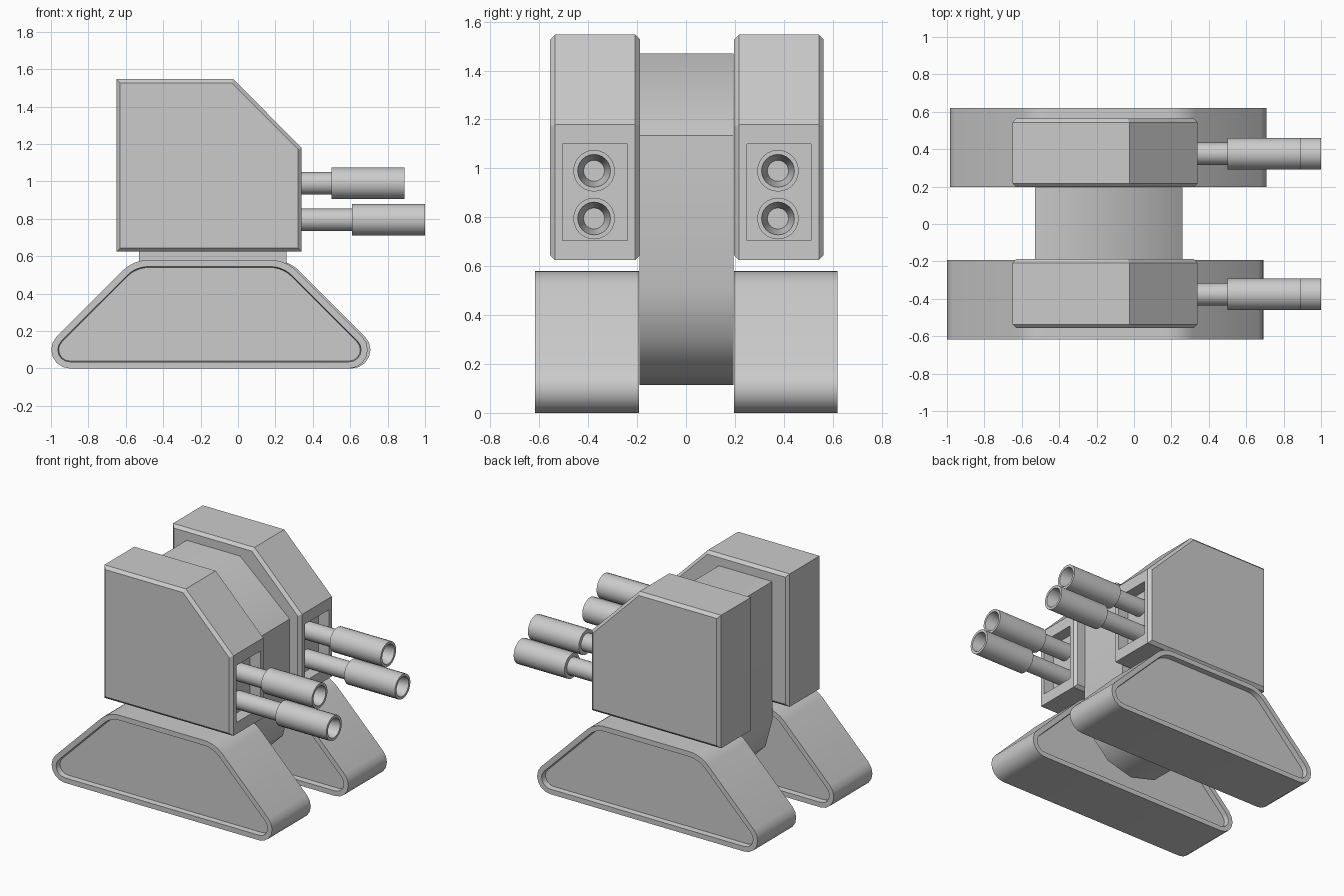
import bpy, bmesh
from math import sin, cos, tan, pi, radians
from mathutils import Vector

cube = bpy.data.objects.get("Cube")
if cube:
    bpy.data.objects.remove(cube, do_unlink=True)

grey = bpy.data.materials.new("plain_grey")
grey.use_nodes = True
COLOUR = (0.6, 0.6, 0.6, 1)
grey.diffuse_color = COLOUR
grey.node_tree.nodes["Principled BSDF"].inputs["Base Color"].default_value = COLOUR


def finish(name, bm, angle=30):
    """Turn a bmesh into a named, shaded object."""
    bmesh.ops.recalc_face_normals(bm, faces=bm.faces)
    mesh = bpy.data.meshes.new(name)
    bm.to_mesh(mesh)
    bm.free()
    mesh.materials.append(grey)
    ob = bpy.data.objects.new(name, mesh)
    bpy.context.collection.objects.link(ob)
    bpy.ops.object.select_all(action='DESELECT')
    ob.select_set(True)
    bpy.context.view_layer.objects.active = ob
    bpy.ops.object.shade_smooth_by_angle(angle=radians(angle))
    return ob


def prism(profile, y0, y1):
    """Extrude an x-z profile along y; returns the bmesh and its two caps."""
    bm = bmesh.new()
    base = bm.faces.new([bm.verts.new((x, y0, z)) for x, z in profile])
    out = bmesh.ops.extrude_face_region(bm, geom=[base], use_keep_orig=True)
    bmesh.ops.translate(bm, vec=(0, y1 - y0, 0),
                        verts=[v for v in out["geom"] if isinstance(v, bmesh.types.BMVert)])
    bmesh.ops.recalc_face_normals(bm, faces=bm.faces)
    bm.normal_update()
    return bm, [f for f in bm.faces if abs(f.normal.y) > 0.9]


def rounded(corners, steps=6):
    """Fillet a polygon given as (x, z, radius) corners."""
    pts = []
    for i, (x, z, r) in enumerate(corners):
        p = Vector((x, z))
        a = (Vector(corners[i - 1][:2]) - p).normalized()
        b = (Vector(corners[(i + 1) % len(corners)][:2]) - p).normalized()
        half = a.angle(b) / 2
        centre = p + (a + b).normalized() * r / sin(half)
        start = p + a * r / tan(half) - centre
        end = p + b * r / tan(half) - centre
        sweep = start.angle(end)
        for k in range(steps + 1):
            t = k / steps
            pts.append(centre + (start * sin((1 - t) * sweep) + end * sin(t * sweep)) / sin(sweep))
    return pts


def lathe_x(name, profile, y, z, sides=24):
    """Spin an (x, radius) profile about an axis along x."""
    bm = bmesh.new()
    rings = []
    for x, r in profile:
        rings.append([bm.verts.new((x, y + r * cos(2 * pi * i / sides), z + r * sin(2 * pi * i / sides)))
                      for i in range(sides)])
    for a, b in zip(rings, rings[1:]):
        for i in range(sides):
            j = (i + 1) % sides
            bm.faces.new((a[i], a[j], b[j], b[i]))
    bm.faces.new(rings[0])
    bm.faces.new(rings[-1])
    return finish(name, bm)


# Feet: rounded trapezoids with a sunken panel on each side
for side, y0, y1, dx in (("right", -0.617, -0.193, 0), ("left", 0.197, 0.62, 0.015)):
    shape = rounded([(-1.14 + dx, 0, 0.1), (0.835 + dx, 0, 0.1),
                     (0.255 + dx, 0.58, 0.2), (-0.56 + dx, 0.58, 0.2)])
    bm, caps = prism(shape, y0, y1)
    for cap in caps:
        bmesh.ops.inset_region(bm, faces=[cap], thickness=0.035)
        bmesh.ops.inset_region(bm, faces=[cap], thickness=0.005, depth=-0.035)
    finish(side + "_foot", bm)

# Central body: round underside, sloped upper front
MID, R = -0.135, 0.395
arc = [(MID - R * cos(pi * i / 6), 0.51 - R * sin(pi * i / 6)) for i in range(7)]
bm, _ = prism(arc + [(0.26, 1.135), (-0.12, 1.47), (-0.53, 1.47)], -0.19, 0.195)
finish("central_body", bm, 45)

# Gun pods with chamfered sides, recessed muzzle bay and twin barrels
POD = [(-0.65, 0.625), (0.34, 0.625), (0.34, 1.18), (-0.025, 1.547), (-0.65, 1.547)]
for side, y0, y1 in (("right", -0.556, -0.188), ("left", 0.197, 0.563)):
    bm, caps = prism(POD, y0, y1)
    rim = {e for f in caps for e in f.edges}
    bmesh.ops.bevel(bm, geom=list(rim), offset=0.02, segments=1, affect='EDGES')
    bm.normal_update()
    bay = max(bm.faces, key=lambda f: f.normal.x * f.calc_area())
    bmesh.ops.inset_region(bm, faces=[bay], thickness=0.045)
    for v in bay.verts:
        v.co.z = 1.1 if v.co.z > 0.9 else 0.705
    bmesh.ops.inset_region(bm, faces=[bay], thickness=0, depth=-0.08)
    finish(side + "_pod", bm, 20)

    y = (y0 + y1) / 2 - 0.004
    for level, z, step in (("upper", 0.99, 0.5), ("lower", 0.795, 0.61)):
        tip = step + 0.39
        lathe_x(f"{side}_{level}_barrel",
                [(0.22, 0.06), (step, 0.06), (step, 0.085), (tip, 0.085),
                 (tip, 0.067), (tip - 0.12, 0.043)], y, z)
